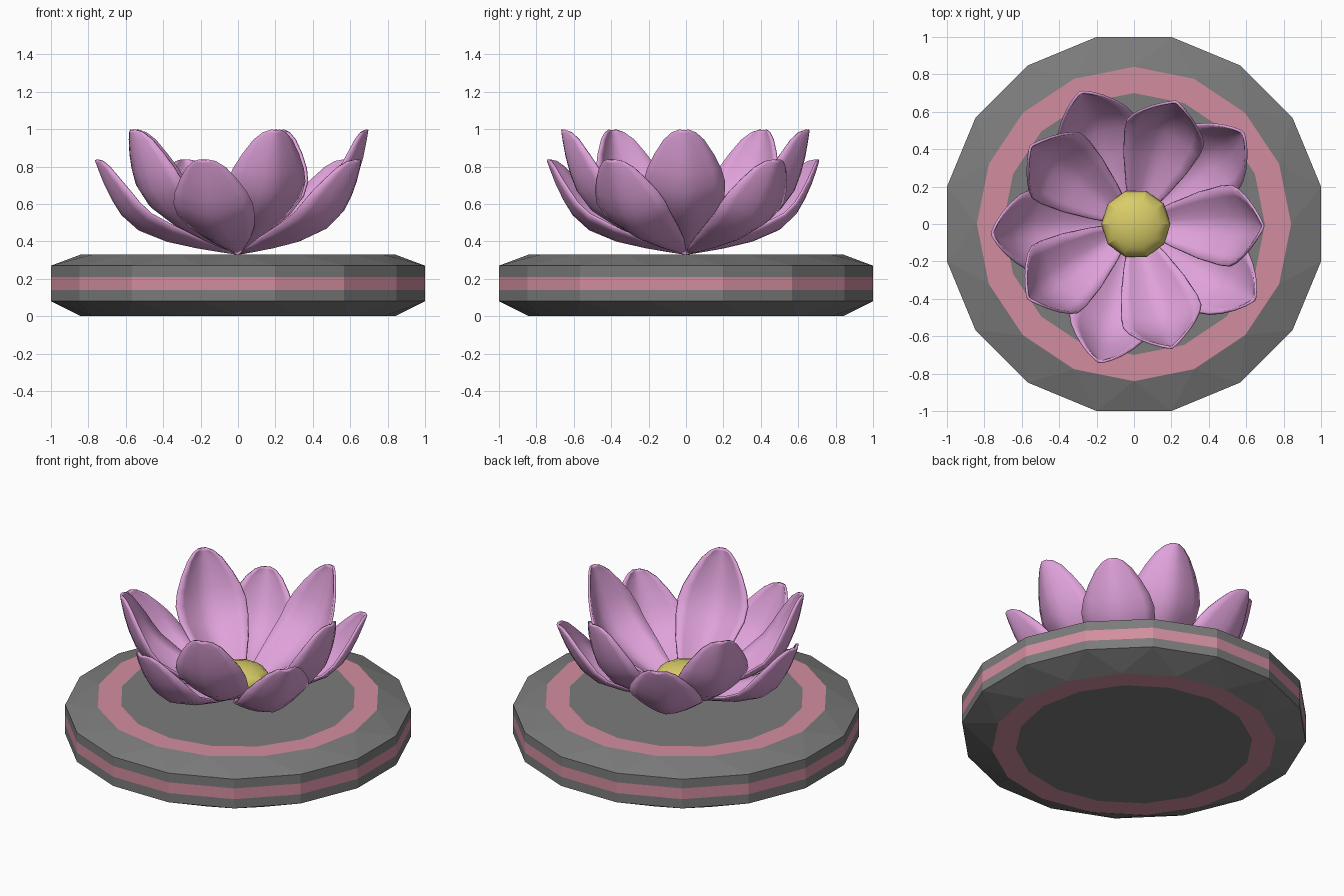
import bpy, bmesh, math
from mathutils import Vector

if "Cube" in bpy.data.objects:
    bpy.data.objects.remove(bpy.data.objects["Cube"])


def material(name, rgb):
    m = bpy.data.materials.new(name)
    m.diffuse_color = (*rgb, 1)
    m.use_nodes = True
    m.node_tree.nodes["Principled BSDF"].inputs["Base Color"].default_value = m.diffuse_color
    return m


GREY = material("stone grey", (0.2, 0.2, 0.2))
ROSE = material("rose band", (0.65, 0.27, 0.35))
LILAC = material("petal lilac", (0.74, 0.36, 0.70))
YELLOW = material("centre yellow", (0.70, 0.61, 0.14))


def make_object(name, bm, mats):
    bmesh.ops.recalc_face_normals(bm, faces=bm.faces)
    me = bpy.data.meshes.new(name)
    bm.to_mesh(me)
    bm.free()
    for m in mats:
        me.materials.append(m)
    ob = bpy.data.objects.new(name, me)
    bpy.context.collection.objects.link(ob)
    return ob


# Faceted round base: (radius, height, half-step turn, colour of band to next ring)
SIDES = 16
RINGS = [(0.70, 0.0, 0, 1), (0.84, 0.0, 0, 0), (1.02, 0.08, 1, 0),
         (1.02, 0.14, 1, 1), (1.02, 0.21, 1, 0), (1.02, 0.27, 1, 0),
         (0.84, 0.33, 0, 1), (0.70, 0.33, 0, 0)]
bm = bmesh.new()
loops = []
for r, z, turn, _ in RINGS:
    angles = [(i + turn / 2) * math.tau / SIDES for i in range(SIDES)]
    loops.append([bm.verts.new((r * math.cos(a), r * math.sin(a), z)) for a in angles])
for k in range(len(RINGS) - 1):
    lo, hi = loops[k], loops[k + 1]
    lo_turn, hi_turn, colour = RINGS[k][2], RINGS[k + 1][2], RINGS[k][3]
    for i in range(SIDES):
        j = (i + 1) % SIDES
        if lo_turn == hi_turn:
            faces = [(lo[i], lo[j], hi[j], hi[i])]
        elif hi_turn:
            faces = [(lo[i], lo[j], hi[i]), (lo[j], hi[j], hi[i])]
        else:
            faces = [(lo[i], hi[j], hi[i]), (lo[i], lo[j], hi[j])]
        for f in faces:
            bm.faces.new(f).material_index = colour
bm.faces.new(loops[0])
bm.faces.new(loops[-1])
make_object("base", bm, [GREY, ROSE])

# Petal stations: (outward reach, rise, half width)
PETAL = [(0.0, 0.0, 0.015), (0.10, 0.015, 0.06), (0.22, 0.035, 0.115),
         (0.38, 0.07, 0.175), (0.53, 0.13, 0.21), (0.62, 0.21, 0.215),
         (0.67, 0.29, 0.195), (0.71, 0.37, 0.155), (0.74, 0.445, 0.105),
         (0.755, 0.485, 0.06), (0.76, 0.50, 0.02)]
ACROSS = 8


def petal(name, angle, lift, scale, z):
    """Cupped petal with a soft fold along its middle."""
    bm = bmesh.new()
    rows = []
    for k, (r, h, w) in enumerate(PETAL):
        a, b = PETAL[max(k - 1, 0)], PETAL[min(k + 1, len(PETAL) - 1)]
        t = Vector((b[0] - a[0], b[1] - a[1])).normalized()
        row = []
        for i in range(ACROSS + 1):
            u = 2 * i / ACROSS - 1
            cup = 0.45 * w * abs(u) ** 1.5
            x, y = r - t.y * cup, h + t.x * cup
            c, s = math.cos(lift), math.sin(lift)
            row.append(bm.verts.new((scale * (x * c - y * s), w * u,
                                     scale * (x * s + y * c))))
        rows.append(row)
    for p, q in zip(rows, rows[1:]):
        for i in range(ACROSS):
            bm.faces.new((p[i], p[i + 1], q[i + 1], q[i])).smooth = True
    ob = make_object(name, bm, [LILAC])
    ob.location.z = z
    ob.rotation_euler.z = angle
    mod = ob.modifiers.new("thickness", 'SOLIDIFY')
    mod.thickness = 0.014
    mod.offset = 0


# Two whorls of five petals
for n in range(5):
    petal(f"inner_petal_{n + 1}", math.radians(72 * n - 1), math.radians(10.4), 1.05, 0.335)
    petal(f"outer_petal_{n + 1}", math.radians(72 * n + 40), 0, 1.0, 0.335)

# Flattened ten-sided flower centre
bpy.ops.mesh.primitive_uv_sphere_add(segments=10, ring_count=8, radius=1,
                                     location=(0.01, 0, 0.45),
                                     rotation=(0, 0, math.radians(18)))
centre = bpy.context.object
centre.name = "flower_centre"
centre.scale = (0.185, 0.185, 0.1)
centre.data.materials.append(YELLOW)
bpy.ops.object.shade_smooth_by_angle(angle=math.radians(30))
